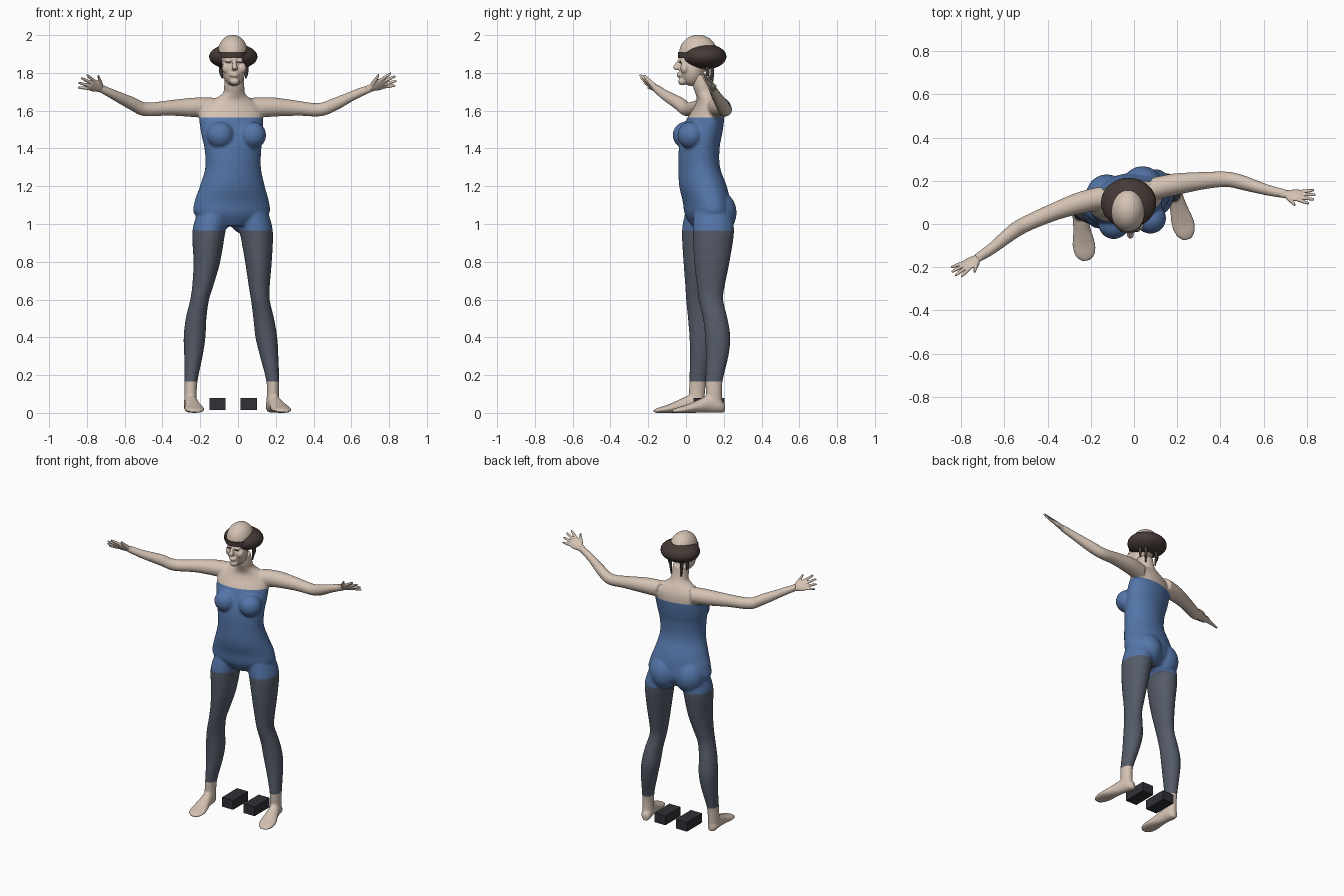
import bpy, bmesh, math
from mathutils import Vector, Matrix

cube = bpy.data.objects.get("Cube")
if cube:
    bpy.data.objects.remove(cube, do_unlink=True)


def material(name, rgb):
    m = bpy.data.materials.new(name)
    m.use_nodes = True
    m.diffuse_color = (*rgb, 1)
    m.node_tree.nodes["Principled BSDF"].inputs["Base Color"].default_value = (*rgb, 1)
    return m


SKIN = material("skin", (0.66, 0.54, 0.45))
BLUE = material("blue suit", (0.09, 0.18, 0.40))
GREY = material("grey stockings", (0.09, 0.105, 0.14))
HAIR = material("brown hair", (0.06, 0.042, 0.037))
DARK = material("dark block", (0.03, 0.03, 0.037))

X, Y, Z = Vector((1, 0, 0)), Vector((0, 1, 0)), Vector((0, 0, 1))


def refine(rows, n=4):
    """Catmull-Rom interpolation of section rows."""
    out = []
    for i in range(len(rows) - 1):
        quad = [rows[max(i - 1, 0)], rows[i], rows[i + 1], rows[min(i + 2, len(rows) - 1)]]
        for k in range(n):
            t = k / n
            out.append([0.5 * (2 * q + (r - p) * t + (2 * p - 5 * q + 4 * r - s) * t * t
                               + (3 * q - p - 3 * r + s) * t ** 3) for p, q, r, s in zip(*quad)])
    return out + [list(rows[-1])]


def loft(bm, rows, u=X, v=Y, sides=20):
    """Closed tube through rows of x, y, z, half width on u, half width on v."""
    rings = []
    for x, y, z, a, b in refine(rows):
        ring = []
        for i in range(sides):
            t = math.tau * i / sides
            ring.append(bm.verts.new(Vector((x, y, z)) + u * a * math.cos(t) + v * b * math.sin(t)))
        rings.append(ring)
    faces = [bm.faces.new(rings[0][::-1]), bm.faces.new(rings[-1])]
    for r, s in zip(rings, rings[1:]):
        for i in range(sides):
            j = (i + 1) % sides
            faces.append(bm.faces.new((r[i], r[j], s[j], s[i])))
    bmesh.ops.recalc_face_normals(bm, faces=faces)


def ball(bm, centre, radii, yaw=0.0):
    bmesh.ops.create_uvsphere(bm, u_segments=32, v_segments=18, radius=1,
                              matrix=Matrix.LocRotScale(Vector(centre), Matrix.Rotation(yaw, 3, 'Z'), Vector(radii)))


def finish(name, bm, mats, smooth=True):
    mesh = bpy.data.meshes.new(name)
    bm.to_mesh(mesh)
    bm.free()
    ob = bpy.data.objects.new(name, mesh)
    bpy.context.collection.objects.link(ob)
    for m in mats:
        mesh.materials.append(m)
    if smooth:
        mesh.shade_smooth()
    return ob


def fuse(name, bm, mats, voxel, rounds):
    """Merge overlapping parts into one smooth skin."""
    ob = finish(name, bm, mats)
    rem = ob.modifiers.new("fuse", 'REMESH')
    rem.mode, rem.voxel_size = 'VOXEL', voxel
    sm = ob.modifiers.new("soften", 'SMOOTH')
    sm.factor, sm.iterations = 0.5, rounds
    ev = ob.evaluated_get(bpy.context.evaluated_depsgraph_get())
    mesh = bpy.data.meshes.new_from_object(ev)
    ob.modifiers.clear()
    ob.data = mesh
    mesh.materials.clear()
    for m in mats:
        mesh.materials.append(m)
    mesh.shade_smooth()
    return ob


# Torso, turned slightly to the model's left
TURN = math.radians(13)
SIDE = Vector((math.cos(TURN), math.sin(TURN), 0))
FORE = Vector((-math.sin(TURN), math.cos(TURN), 0))
bm = bmesh.new()
loft(bm, [(-.03, .115, .99, .10, .08), (-.034, .115, 1.05, .20, .115), (-.033, .108, 1.12, .20, .12),
          (-.03, .09, 1.2, .174, .123), (-.026, .07, 1.3, .149, .108), (-.027, .07, 1.4, .153, .105),
          (-.032, .085, 1.48, .166, .103), (-.036, .105, 1.56, .172, .092), (-.034, .12, 1.615, .16, .074),
          (-.028, .12, 1.655, .11, .06), (-.022, .105, 1.69, .06, .055), (-.02, .09, 1.73, .054, .054),
          (-.02, .08, 1.79, .05, .052)], SIDE, FORE, 32)
for x, y in ((-.093, 0), (.077, .025)):
    ball(bm, (x, y, 1.47), (.072, .07, .072), TURN)
for x, y in ((-.125, .13), (.04, .168)):
    ball(bm, (x, y, 1.06), (.098, .1, .115), TURN)

# Legs: height, half width, half depth, then right and left centres
LEGS = [(1.06, .085, .1, -.13, .095, .075, .14), (.96, .088, .11, -.154, .088, .097, .145),
        (.8, .071, .094, -.165, .08, .108, .137), (.68, .057, .075, -.185, .07, .112, .132),
        (.6, .05, .065, -.203, .065, .118, .132), (.5, .055, .065, -.222, .075, .136, .155),
        (.4, .058, .067, -.23, .085, .15, .168), (.3, .049, .06, -.236, .08, .165, .165),
        (.16, .034, .045, -.249, .062, .185, .148), (.05, .034, .043, -.252, .055, .183, .15)]
loft(bm, [(r, s, z, a, b) for z, a, b, r, s, _, _ in LEGS])
loft(bm, [(r, s, z, a, b) for z, a, b, _, _, r, s in LEGS])

# Feet: position along the sole, half width, half height
FOOT = [(0, .018, .025), (.1, .034, .036), (.3, .036, .046), (.5, .043, .035),
        (.72, .054, .022), (.9, .046, .014), (1, .02, .008)]
for heel, toe in (((-.258, .098, 0), (-.222, -.172, 0)), ((.17, .205, 0), (.248, -.073, 0))):
    heel, toe = Vector(heel), Vector(toe)
    across = (toe - heel).normalized().cross(Z)
    loft(bm, [(*(heel.lerp(toe, t) + Z * h), w, h) for t, w, h in FOOT], across, Z)

# Arms
ARMS = {"right": [(-.13, .125, 1.615, .055), (-.24, .1, 1.618, .052), (-.36, .06, 1.615, .042),
                  (-.49, .005, 1.607, .037), (-.56, -.035, 1.637, .036), (-.66, -.115, 1.685, .027),
                  (-.73, -.16, 1.72, .022)],
        "left": [(.08, .16, 1.615, .055), (.19, .183, 1.62, .052), (.32, .2, 1.613, .041),
                 (.43, .207, 1.605, .036), (.51, .19, 1.632, .035), (.62, .157, 1.685, .026),
                 (.71, .138, 1.722, .021)]}
for rows in ARMS.values():
    d = (Vector(rows[-1][:3]) - Vector(rows[0][:3])).normalized()
    u = d.cross(Z).normalized()
    loft(bm, [(x, y, z, r, r) for x, y, z, r in rows], u, u.cross(d))
body = fuse("body", bm, [SKIN, BLUE, GREY], .0075, 6)

# Clothing bands by height
SEAMS = (.165, .965, 1.565)
bm = bmesh.new()
bm.from_mesh(body.data)
for h in SEAMS:
    bmesh.ops.bisect_plane(bm, geom=bm.verts[:] + bm.edges[:] + bm.faces[:], plane_co=(0, 0, h), plane_no=Z)
for f in bm.faces:
    z = f.calc_center_median().z
    f.material_index = (0, 2, 1, 0)[sum(z > h for h in SEAMS)]
for v in bm.verts:
    v.co.z = max(v.co.z, 0)
bm.to_mesh(body.data)
bm.free()

# Hands: palm, four spread fingers and a thumb
for side, wrist, d in (("right", (-.715, -.152, 1.713), (-.13, -.085, .052)),
                       ("left", (.695, .14, 1.717), (.155, -.018, .06))):
    wrist, d = Vector(wrist), Vector(d).normalized()
    s = Vector((0, -.65, .75))
    s = (s - d * s.dot(d)).normalized()
    n = d.cross(s)
    bm = bmesh.new()
    loft(bm, [(*(wrist + d * t), w, h) for t, w, h in
              ((-.015, .02, .018), (.02, .025, .016), (.05, .036, .014), (.085, .037, .011))], s, n)
    for root, fan, length in ((.027, .28, .068), (.009, .08, .08), (-.009, -.12, .075), (-.027, -.33, .06)):
        a = wrist + d * .075 + s * root
        tip = a + (d + s * fan).normalized() * length
        loft(bm, [(*a.lerp(tip, t), r, r) for t, r in ((0, .0095), (.6, .0085), (1, .006))], s, n, 10)
    a = wrist + d * .02 + s * .015
    tip = a + (d * .75 + s * .65) * .08
    loft(bm, [(*a.lerp(tip, t), r, r) for t, r in ((0, .015), (.6, .011), (1, .007))], s, n, 10)
    fuse(side + "_hand", bm, [SKIN], .0035, 3)

# Head with nose, lips, chin and brow
bm = bmesh.new()
ball(bm, (-.028, .065, 1.902), (.081, .102, .1))
ball(bm, (-.022, .03, 1.815), (.062, .064, .085))
ball(bm, (-.018, -.018, 1.755), (.026, .024, .021))
ball(bm, (-.018, -.03, 1.79), (.025, .02, .016))
loft(bm, [(-.02, -.025, 1.88, .012, .012), (-.018, -.042, 1.85, .01, .014),
          (-.017, -.051, 1.828, .016, .019), (-.017, -.042, 1.815, .014, .012)])
for x in (-1, 1):
    ball(bm, (-.02 + x * .04, -.005, 1.825), (.025, .025, .03))
    ball(bm, (-.02 + x * .03, -.021, 1.862), (.018, .014, .011))
fuse("head", bm, [SKIN], .005, 4)

# Closed eyelashes
for side, x in (("right", -.05), ("left", .01)):
    bm = bmesh.new()
    ball(bm, (x, -.031, 1.858), (.016, .006, .0035))
    finish(side + "_eyelash", bm, [HAIR])

# Hair: rolled ring around the crown, fringe and nape strands
bm = bmesh.new()
ball(bm, (-.025, .098, 1.886), (.128, .116, .068))
finish("hair_roll", bm, [HAIR])
bm = bmesh.new()
loft(bm, [(-.028, .062, 1.878, .083, .104), (-.028, .062, 1.91, .083, .104)], sides=40)
finish("fringe", bm, [HAIR]).data.shade_flat()
bm = bmesh.new()
for x, y, low in ((-.09, .11, 1.77), (-.065, .135, 1.73), (.02, .135, 1.73), (.045, .11, 1.77)):
    loft(bm, [(x, y, 1.85, .012, .012), (x, y + .005, 1.8, .009, .01), (x * .9, y, low, .004, .005)], sides=10)
finish("nape_strands", bm, [HAIR])

# Blocks between the feet
for side, x in (("right", -.108), ("left", .057)):
    bm = bmesh.new()
    bmesh.ops.create_cube(bm, size=1, matrix=Matrix.LocRotScale(Vector((x, .122, .047)), None, Vector((.085, .165, .064))))
    finish(side + "_block", bm, [DARK], False)
